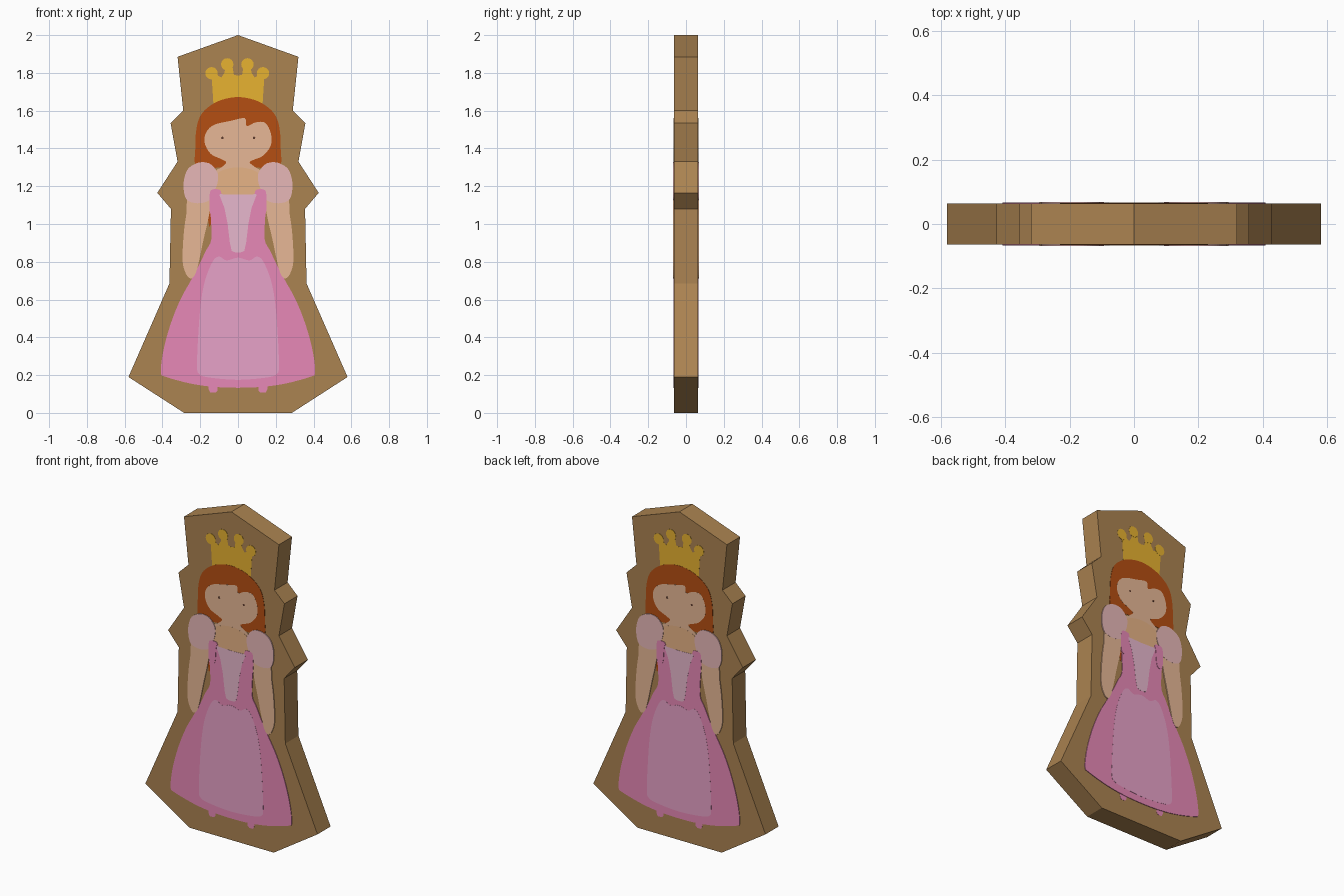
import bpy, bmesh, math

HALF = 0.063      # half thickness of the wooden board
STEP = 0.0006     # height of one paint layer


def material(name, r, g, b):
    def lin(c):
        c /= 255
        return c / 12.92 if c <= 0.04045 else ((c + 0.055) / 1.055) ** 2.4
    m = bpy.data.materials.new(name)
    m.diffuse_color = (lin(r), lin(g), lin(b), 1)
    return m


WOOD = material("wood brown", 171, 131, 81)
PINK = material("dress pink", 255, 151, 202)
PANEL = material("skirt panel pink", 255, 179, 221)
BODICE = material("bodice pale pink", 255, 203, 227)
SLEEVE = material("sleeve blush", 255, 203, 203)
SKIN = material("skin", 255, 203, 166)
CHEST = material("neckline skin", 255, 198, 148)
HAIR = material("red hair", 181, 78, 18)
GOLD = material("crown gold", 255, 197, 55)
DARK = material("eye brown", 95, 60, 45)


def flip(pts):
    return [(-x, z) for x, z in pts]


def sym(half):
    """Close a right-hand half outline (top to bottom) with its mirror."""
    return half + [(-x, z) for x, z in reversed(half) if abs(x) > 1e-6]


def smooth(pts, n=4):
    """Closed Catmull-Rom curve through the points."""
    out, k = [], len(pts)
    for i in range(k):
        a, b, c, d = (pts[(i + j) % k] for j in (-1, 0, 1, 2))
        for s in range(n):
            t = s / n
            out.append(tuple(0.5 * (2 * b[q] + (c[q] - a[q]) * t
                       + (2 * a[q] - 5 * b[q] + 4 * c[q] - d[q]) * t * t
                       + (3 * b[q] - a[q] - 3 * c[q] + d[q]) * t ** 3) for q in (0, 1)))
    return out


def disc(x, z, r, n=16):
    return [(x + r * math.cos(2 * math.pi * i / n), z + r * math.sin(2 * math.pi * i / n))
            for i in range(n)]


def prism(bm, pts, y0, y1, turn=1):
    """Extrude an outline between two depths; turn=-1 puts it on the back."""
    vs = [bm.verts.new((x * turn, y0 * turn, z)) for x, z in pts]
    face = bm.faces.new(vs)
    new = bmesh.ops.extrude_face_region(bm, geom=[face])["geom"]
    for v in new:
        if isinstance(v, bmesh.types.BMVert):
            v.co.y = y1 * turn


def finish(name, bm, mat):
    bmesh.ops.recalc_face_normals(bm, faces=bm.faces)
    me = bpy.data.meshes.new(name)
    bm.to_mesh(me)
    bm.free()
    me.materials.append(mat)
    bpy.context.collection.objects.link(bpy.data.objects.new(name, me))


def paint(name, mat, layer, *outlines):
    """Thin plates on the front, repeated on the back turned half round."""
    bm = bmesh.new()
    for pts in outlines:
        for turn in (1, -1):
            prism(bm, pts, -HALF + 0.001, -HALF - STEP * layer, turn)
    finish(name, bm, mat)


# wooden board
board = bmesh.new()
prism(board, sym([(0, 2), (.32, 1.885), (.29, 1.6), (.357, 1.535), (.32, 1.33), (.427, 1.165),
                  (.355, 1.08), (.363, .685), (.58, .19), (.285, 0)]), -HALF, HALF)
finish("board", board, WOOD)

# crown with round tips
paint("crown", GOLD, 1, sym([(0, 1.785), (.022, 1.79), (.032, 1.85), (.062, 1.85), (.072, 1.80),
                             (.088, 1.775), (.105, 1.785), (.12, 1.81), (.14, 1.79), (.128, 1.60)]))
paint("crown_tips", GOLD, 2, *[disc(x, z, .033) for x, z in
                               ((-.14, 1.798), (-.057, 1.845), (.05, 1.845), (.132, 1.798))])

# hair cap and the loose lock behind the arm
paint("hair", HAIR, 3, smooth(sym([(0, 1.672), (.093, 1.655), (.162, 1.615), (.203, 1.565),
                                   (.222, 1.49), (.226, 1.40), (.224, 1.31), (.16, 1.295),
                                   (.08, 1.30)])))
paint("hair_lock", HAIR, 1, [(-.175, 1.12), (-.14, 1.12), (-.14, 1.0), (-.152, .985)])

# face and neck
paint("face", SKIN, 4, smooth([
    (-.177, 1.432), (-.167, 1.488), (-.124, 1.526), (-.04, 1.546), (.036, 1.56), (.046, 1.518),
    (.093, 1.538), (.145, 1.535), (.175, 1.475), (.172, 1.412), (.13, 1.36), (.078, 1.338),
    (.062, 1.325), (.09, 1.302), (.125, 1.27), (.12, 1.18), (0, 1.16), (-.12, 1.18),
    (-.125, 1.27), (-.085, 1.302), (-.062, 1.325), (-.085, 1.342), (-.145, 1.372)]))
paint("neckline", CHEST, 5, smooth(sym([(0, 1.30), (.08, 1.285), (.12, 1.25), (.115, 1.18),
                                        (.06, 1.14)])))
paint("eyes", DARK, 5, *[disc(x, 1.456, .007, 8) for x in (-.083, .085)])

# shoes
shoe = [(.108, .16), (.108, .118), (.12, .107), (.146, .107), (.155, .125), (.157, .16)]
paint("shoes", PINK, 1, shoe, flip(shoe))

# dress: shoulder straps, waist and flared skirt
paint("dress", PINK, 6, smooth(sym([
    (0, 1.15), (.08, 1.155), (.095, 1.18), (.135, 1.183), (.149, 1.155), (.145, 1.05),
    (.141, .92), (.172, .855), (.205, .785), (.25, .70), (.305, .60), (.357, .47), (.395, .33),
    (.408, .215), (.38, .19), (.25, .155), (.13, .138), (0, .133)])))
paint("bodice_panel", BODICE, 7, sym([(0, 1.155), (.10, 1.158), (.072, 1.085), (.055, 1.0),
                                      (.043, .90), (.033, .857), (.015, .85)]))
paint("skirt_panel", PANEL, 7, smooth(sym([
    (0, .822), (.06, .807), (.10, .828), (.135, .80), (.175, .70), (.197, .58), (.21, .42),
    (.217, .25), (.205, .205), (.15, .187), (0, .175)])))

# arms and puffed sleeves
arm = smooth([(.257, 1.15), (.145, 1.15), (.153, 1.05), (.182, .92), (.203, .82), (.222, .745),
              (.246, .712), (.272, .73), (.293, .80), (.288, .94), (.274, 1.05)])
paint("arms", SKIN, 8, arm, flip(arm))
sleeve = smooth([(.25, 1.305), (.205, 1.326), (.155, 1.322), (.123, 1.295), (.105, 1.255),
                 (.115, 1.195), (.138, 1.175), (.147, 1.13), (.20, 1.11), (.26, 1.12),
                 (.283, 1.155), (.288, 1.22), (.274, 1.275)])
paint("sleeves", SLEEVE, 9, sleeve, flip(sleeve))
# straps lying over the sleeve edges
strap = smooth([(.095, 1.178), (.135, 1.183), (.15, 1.155), (.146, 1.05), (.11, 1.05),
                (.10, 1.14)])
paint("straps", PINK, 10, strap, flip(strap))
